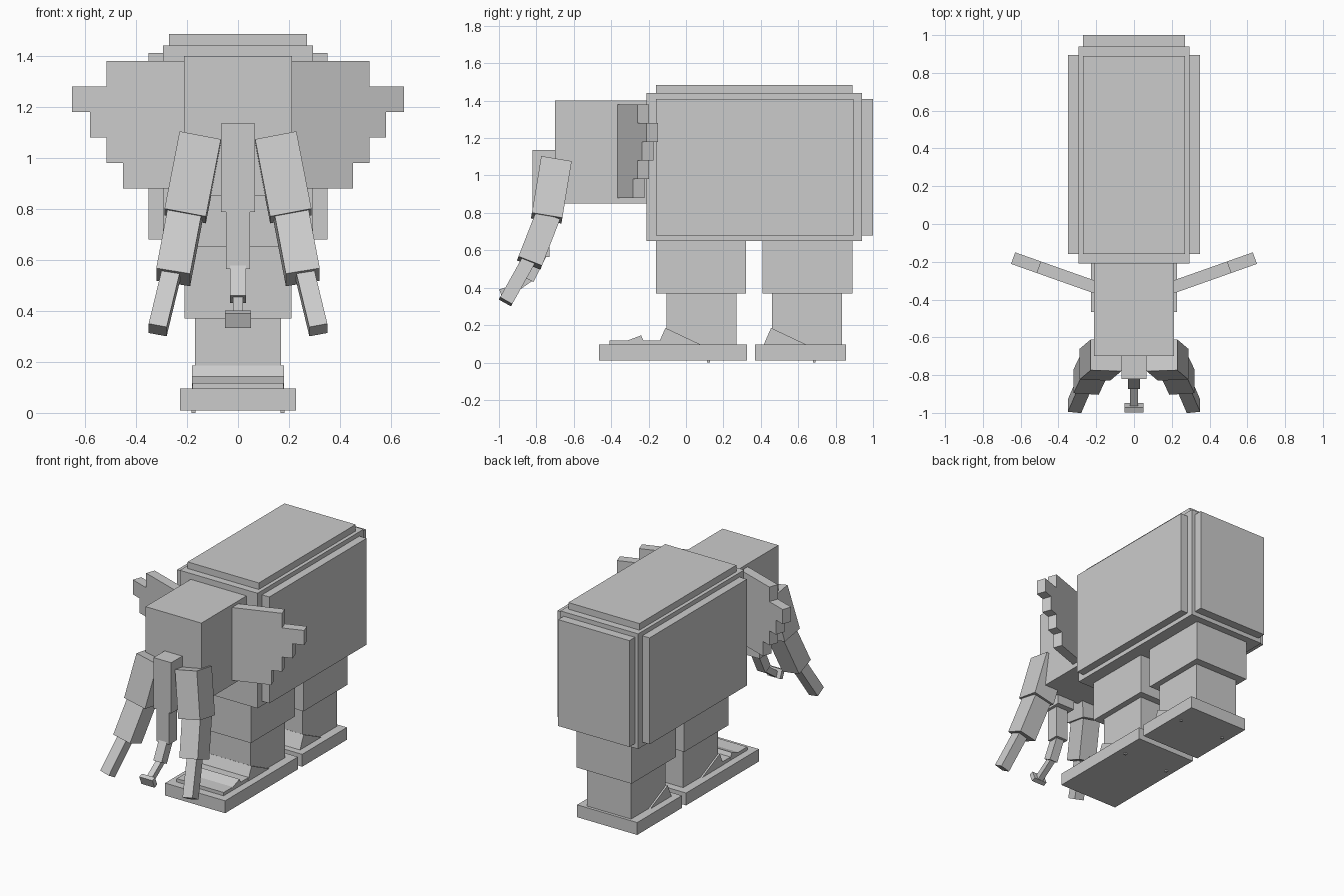
import bpy, bmesh, math
from mathutils import Vector, Matrix

if "Cube" in bpy.data.objects:
    bpy.data.objects.remove(bpy.data.objects["Cube"])

grey = bpy.data.materials.new("stone grey")
grey.diffuse_color = (0.6, 0.6, 0.6, 1)
grey.use_nodes = True
grey.node_tree.nodes["Principled BSDF"].inputs["Base Color"].default_value = grey.diffuse_color


def finish(name, bm):
    bmesh.ops.recalc_face_normals(bm, faces=bm.faces)
    mesh = bpy.data.meshes.new(name)
    bm.to_mesh(mesh)
    bm.free()
    mesh.materials.append(grey)
    obj = bpy.data.objects.new(name, mesh)
    bpy.context.collection.objects.link(obj)
    return obj


def box(name, x, y, z):
    """Axis-aligned box from (min, max) pairs."""
    bm = bmesh.new()
    bmesh.ops.create_cube(bm, size=1)
    for v in bm.verts:
        v.co = [(r[0] + r[1]) / 2 + c * (r[1] - r[0]) for r, c in zip((x, y, z), v.co)]
    return finish(name, bm)


def beam(name, a, b, width, depth):
    """Box running from point a to point b."""
    a, b = Vector(a), Vector(b)
    axis = (a - b).normalized()
    side = Vector((1, 0, 0))
    side = (side - axis * side.dot(axis)).normalized()
    rot = Matrix((side, axis.cross(side), axis)).transposed().to_4x4()
    bm = bmesh.new()
    bmesh.ops.create_cube(bm, size=1)
    scale = Matrix.Diagonal((width, depth, (a - b).length, 1))
    bm.transform(Matrix.Translation((a + b) / 2) @ rot @ scale)
    return finish(name, bm)


def prism(name, points, step):
    """Flat outline pushed along step."""
    bm = bmesh.new()
    face = bm.faces.new([bm.verts.new(p) for p in points])
    new = bmesh.ops.extrude_face_region(bm, geom=[face])["geom"]
    bmesh.ops.translate(bm, vec=step, verts=[v for v in new if isinstance(v, bmesh.types.BMVert)])
    return finish(name, bm)


def wedge(name, half, yz):
    return prism(name, [(-half, y, z) for y, z in yz], (2 * half, 0, 0))


def both_sides(obj):
    mod = obj.modifiers.new("mirror", 'MIRROR')
    mod.use_axis[0] = True


# Body with raised panels on top, back and sides
box("body", (-0.295, 0.295), (-0.21, 0.94), (0.65, 1.44))
box("top_panel", (-0.27, 0.27), (-0.16, 0.89), (1.43, 1.485))
box("back_panel", (-0.27, 0.27), (0.93, 1.0), (0.68, 1.41))
both_sides(box("side_panel", (0.28, 0.35), (-0.16, 0.895), (0.68, 1.41)))

# Head
box("head", (-0.212, 0.212), (-0.70, -0.20), (0.85, 1.40))

# Stepped ears, swept back
angle = math.radians(19.5)
along = Vector((math.cos(angle), math.sin(angle), 0))
across = Vector((math.sin(angle), -math.cos(angle), 0)) * 0.065
root = Vector((0.19, -0.34, 0)) - across / 2
outline = [(0, 1.38)]
for i, reach in enumerate((0.515, 0.65, 0.58, 0.515, 0.45)):
    run = (reach - 0.20) / math.cos(angle)
    outline += [(run, 1.38 - i * 0.1), (run, 1.28 - i * 0.1)]
outline.append((0, 0.88))
both_sides(prism("ear", [root + along * d + Vector((0, 0, z)) for d, z in outline], across))

# Trunk
box("trunk_top", (-0.067, 0.067), (-0.82, -0.69), (0.787, 1.135))
box("trunk_middle", (-0.047, 0.047), (-0.815, -0.73), (0.565, 0.79))
beam("trunk_lower", (0, -0.775, 0.585), (0, -0.845, 0.445), 0.062, 0.065)
beam("trunk_end", (0, -0.83, 0.455), (0, -0.965, 0.36), 0.04, 0.04)
beam("trunk_tip", (0, -0.985, 0.395), (0, -0.962, 0.338), 0.10, 0.03)

# Three-part tusks
both_sides(beam("tusk_upper", (0.148, -0.695, 1.075), (0.207, -0.745, 0.772), 0.165, 0.165))
both_sides(beam("tusk_middle", (0.207, -0.74, 0.78), (0.254, -0.837, 0.532), 0.135, 0.135))
both_sides(beam("tusk_tip", (0.263, -0.845, 0.54), (0.315, -0.965, 0.325), 0.072, 0.075))

# Broad legs, feet, ankle ramps and sole pins
for name, upper, lower, foot, ramp, pin in (
        ("front", (-0.16, 0.32), (-0.105, 0.27), (-0.465, 0.325), -0.11, 0.12),
        ("rear", (0.41, 0.89), (0.46, 0.835), (0.37, 0.855), 0.455, 0.685)):
    box(name + "_upper_leg", (-0.21, 0.21), upper, (0.37, 0.66))
    box(name + "_lower_leg", (-0.168, 0.168), lower, (0.09, 0.375))
    box(name + "_foot", (-0.228, 0.228), foot, (0.01, 0.095))
    wedge(name + "_ankle_ramp", 0.18,
          [(ramp, 0.185), (ramp + 0.19, 0.095), (ramp + 0.19, 0.09), (ramp - 0.042, 0.09)])
    both_sides(box(name + "_sole_pin", (0.167, 0.183), (pin - 0.007, pin + 0.007), (0, 0.02)))

# Toe plate and sloped toe block on the front foot
box("toe_plate", (-0.178, 0.178), (-0.41, -0.12), (0.09, 0.118))
wedge("toe_block", 0.18, [(-0.325, 0.113), (-0.24, 0.145), (-0.222, 0.105)])
